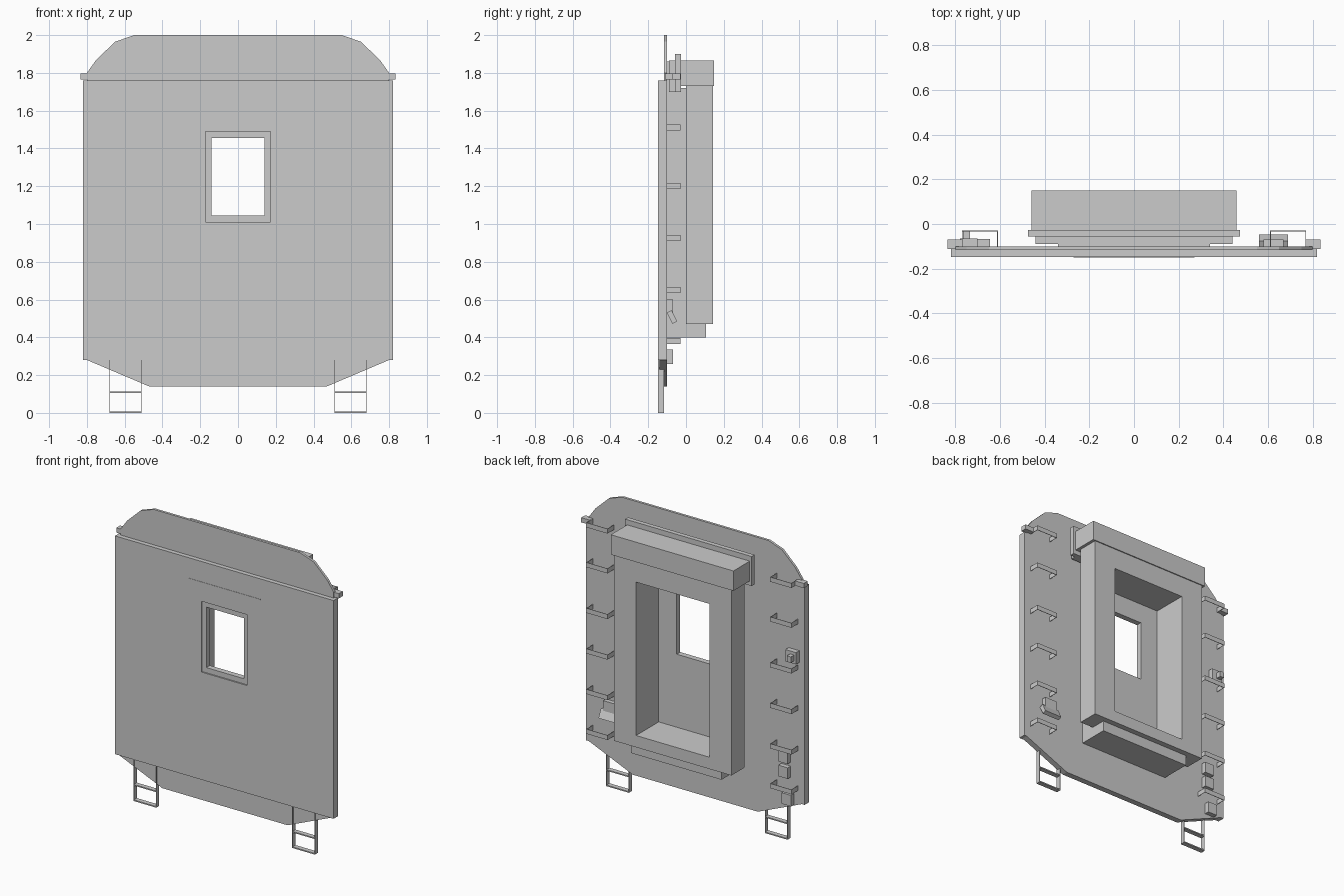
import bpy, bmesh
from mathutils import Matrix

if "Cube" in bpy.data.objects:
    bpy.data.objects.remove(bpy.data.objects["Cube"], do_unlink=True)

grey = bpy.data.materials.new("plain_grey")
grey.use_nodes = True
COLOUR = (0.6, 0.6, 0.6, 1)
grey.diffuse_color = COLOUR
grey.node_tree.nodes["Principled BSDF"].inputs["Base Color"].default_value = COLOUR


def finish(name, bm):
    bmesh.ops.recalc_face_normals(bm, faces=bm.faces)
    mesh = bpy.data.meshes.new(name)
    bm.to_mesh(mesh)
    bm.free()
    mesh.materials.append(grey)
    obj = bpy.data.objects.new(name, mesh)
    bpy.context.collection.objects.link(obj)
    return obj


def add_box(bm, x, y, z):
    sx, sy, sz = x[1] - x[0], y[1] - y[0], z[1] - z[0]
    centre = Matrix.Translation((sum(x) / 2, sum(y) / 2, sum(z) / 2))
    bmesh.ops.create_cube(bm, size=1, matrix=centre @ Matrix.Diagonal((sx, sy, sz, 1)))


def box(name, x, y, z):
    bm = bmesh.new()
    add_box(bm, x, y, z)
    return finish(name, bm)


def prism(name, half, y):
    """Extrude a mirrored (x, z) outline along y."""
    outline = half + [(-x, z) for x, z in reversed(half)]
    bm = bmesh.new()
    face = bm.faces.new([bm.verts.new((x, y[0], z)) for x, z in outline])
    out = bmesh.ops.extrude_face_region(bm, geom=[face])["geom"]
    bmesh.ops.translate(bm, vec=(0, y[1] - y[0], 0),
                        verts=[v for v in out if isinstance(v, bmesh.types.BMVert)])
    return finish(name, bm)


def frame(name, half_out, z_out, half_in, z_in, y):
    """Rectangular slab with a rectangular opening."""
    bm = bmesh.new()

    def loop(w, z, depth):
        corners = ((-w, z[0]), (w, z[0]), (w, z[1]), (-w, z[1]))
        return [bm.verts.new((a, depth, b)) for a, b in corners]

    loops = [loop(half_out, z_out, y[0]), loop(half_out, z_out, y[1]),
             loop(half_in, z_in, y[1]), loop(half_in, z_in, y[0])]
    for a, b in zip(loops, loops[1:] + loops[:1]):
        for i in range(4):
            j = (i + 1) % 4
            bm.faces.new((a[i], a[j], b[j], b[i]))
    return finish(name, bm)


# End wall with its window
WALL = -0.10
frame("end_wall", 0.82, (0.28, 1.76), 0.172, (1.01, 1.49), (-0.147, WALL))
frame("window_frame", 0.172, (1.01, 1.49), 0.14, (1.045, 1.455), (-0.138, WALL))
prism("roof_end_plate", [(0.80, 1.76), (0.80, 1.80), (0.75, 1.87), (0.65, 1.965), (0.55, 2.0)],
      (-0.117, WALL))
prism("lower_apron", [(0.47, 0.14), (0.80, 0.28)], (-0.14, WALL))
box("front_strip", (-0.27, 0.27), (-0.149, -0.146), (1.618, 1.622))

# Gangway connection on the back
OPENING = (0.55, 1.59)
frame("gangway_neck", 0.34, (0.47, 1.72), 0.275, OPENING, (WALL, 0.0))
frame("gangway_body", 0.44, (0.47, 1.73), 0.275, OPENING, (0.0, 0.142))
box("gangway_sill", (-0.34, 0.34), (WALL, 0.105), (0.40, 0.47))
box("gangway_hood", (-0.46, 0.46), (-0.026, 0.149), (1.73, 1.865))
box("hood_flange", (-0.475, 0.475), (-0.057, -0.026), (1.70, 1.90))
box("hood_backing", (-0.44, 0.44), (-0.09, -0.057), (1.70, 1.865))
box("hood_spacer", (-0.34, 0.34), (WALL, -0.09), (1.70, 1.86))

# Paired fittings on both sides
T = 0.003
for side, s in (("left", 1), ("right", -1)):
    def span(a, b):
        return tuple(sorted((a * s, b * s)))

    box(side + "_roof_tab", span(0.77, 0.835), (-0.112, -0.07), (1.765, 1.797))

    # Climbing rungs bent from flat strap
    for n, z in enumerate((0.38, 0.65, 0.925, 1.20, 1.51, 1.78)):
        bm = bmesh.new()
        height = (z - 0.016, z + 0.016)
        add_box(bm, span(0.61, 0.77), (-0.03 - T, -0.03), height)
        for x in (0.61, 0.77 - T):
            add_box(bm, span(x, x + T), (WALL, -0.03 - T), height)
        finish(f"{side}_rung_{n + 1}", bm)

    # Hanging footstep
    bm = bmesh.new()
    for x in (0.51, 0.68 - T):
        add_box(bm, span(x, x + T), (-0.148, -0.116), (0.0, 0.28))
    for z in (0.0, 0.105):
        add_box(bm, span(0.51 + T, 0.68 - T), (-0.148, -0.116), (z, z + 0.008))
    finish(side + "_footstep", bm)

# Tilted socket on the left
box("socket_mount", (0.58, 0.67), (WALL, -0.07), (0.53, 0.60))
flap = box("socket_flap", (-0.065, 0.065), (-0.014, 0.014), (-0.033, 0.033))
flap.location = (0.625, -0.074, 0.508)
flap.rotation_euler.x = 0.46

# Lock and junction boxes on the right
box("lock_plate", (-0.78, -0.70), (WALL, -0.065), (1.235, 1.315))
box("lock_knob", (-0.765, -0.735), (-0.065, -0.03), (1.255, 1.295))
for n, (x, z) in enumerate(((-0.715, 0.54), (-0.715, 0.44), (-0.74, 0.26))):
    box(f"junction_box_{n + 1}", (x, x + 0.07), (WALL, -0.068), (z, z + 0.075))
